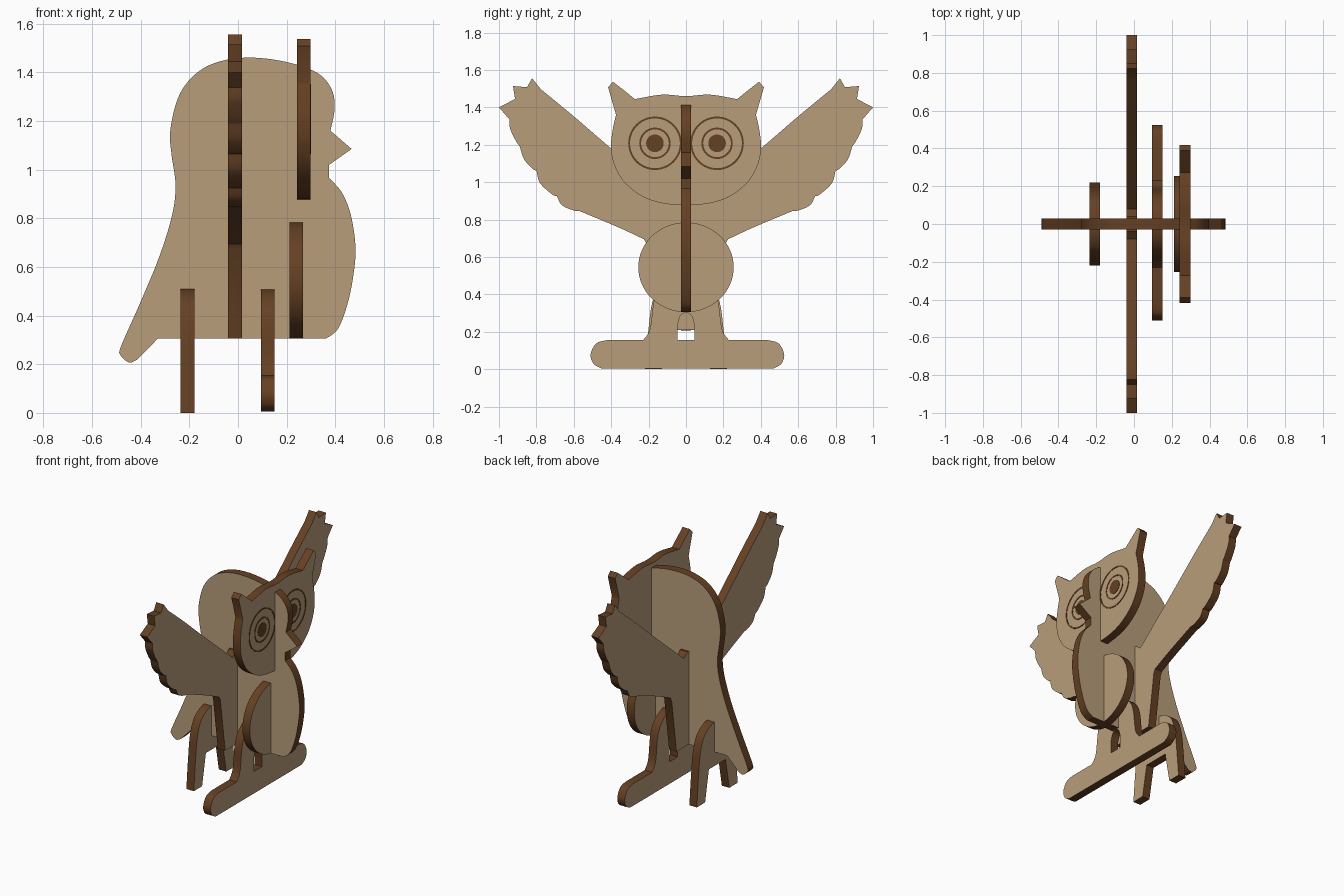
import bpy, bmesh, math

if "Cube" in bpy.data.objects:
    bpy.data.objects.remove(bpy.data.objects["Cube"])


def material(name, rgb):
    m = bpy.data.materials.new(name)
    m.diffuse_color = (*rgb, 1)
    m.use_nodes = True
    m.node_tree.nodes["Principled BSDF"].inputs["Base Color"].default_value = m.diffuse_color
    return m


TAN = material("tan wood", (0.479, 0.337, 0.198))
BROWN = material("dark cut edge", (0.130, 0.052, 0.017))
S = 1  # marks a sharp corner in an outline
HALF = 0.028  # half the plate thickness


def smooth(pts, n=6):
    """Closed Catmull-Rom outline that keeps marked corners sharp."""
    out = []
    c = len(pts)
    for i in range(c):
        b, d = pts[i], pts[(i + 1) % c]
        a = b if len(b) > 2 else pts[i - 1]
        e = d if len(d) > 2 else pts[(i + 2) % c]
        steps = 1 if len(b) > 2 and len(d) > 2 else n
        for k in range(steps):
            t = k / steps
            out.append([0.5 * (2 * b[j] + (d[j] - a[j]) * t
                               + (2 * a[j] - 5 * b[j] + 4 * d[j] - e[j]) * t * t
                               + (3 * b[j] - a[j] - 3 * d[j] + e[j]) * t ** 3)
                        for j in (0, 1)])
    return out


def mirrored(half):
    """Complete an outline from its right half, listed top to bottom."""
    return half + [(-p[0], *p[1:]) for p in reversed(half) if abs(p[0]) > 1e-6]


def ellipse(u, v, ru, rv, n=64):
    return [(u + ru * math.cos(2 * math.pi * i / n), v + rv * math.sin(2 * math.pi * i / n))
            for i in range(n)]


def plate(name, loops, place, half=HALF, face=TAN):
    """Extrude filled outlines (inner loops are holes) into an upright plate."""
    cu = bpy.data.curves.new(name + "_outline", 'CURVE')
    cu.dimensions = '2D'
    cu.fill_mode = 'BOTH'
    cu.extrude = half
    for loop in loops:
        sp = cu.splines.new('POLY')
        sp.points.add(len(loop) - 1)
        for p, q in zip(sp.points, loop):
            p.co = (q[0], q[1], 0, 1)
        sp.use_cyclic_u = True
    tmp = bpy.data.objects.new(name + "_tmp", cu)
    me = bpy.data.meshes.new_from_object(tmp)
    bpy.data.objects.remove(tmp)
    bpy.data.curves.remove(cu)
    me.name = name
    me.materials.clear()
    me.materials.append(face)
    me.materials.append(BROWN)
    bm = bmesh.new()
    bm.from_mesh(me)
    bmesh.ops.remove_doubles(bm, verts=bm.verts, dist=1e-5)
    bmesh.ops.recalc_face_normals(bm, faces=bm.faces)
    for f in bm.faces:  # broad sides tan, cut edges brown
        f.material_index = 0 if abs(f.normal.z) > 0.5 else 1
    for v in bm.verts:
        v.co = place(*v.co)
    bm.to_mesh(me)
    bm.free()
    ob = bpy.data.objects.new(name, me)
    bpy.context.collection.objects.link(ob)
    bpy.ops.object.select_all(action='DESELECT')
    ob.select_set(True)
    bpy.context.view_layer.objects.active = ob
    bpy.ops.object.shade_smooth_by_angle(angle=math.radians(30))
    return ob


def across(x):
    return lambda u, v, w: (x + w, u, v)


def along(u, v, w):
    return (u, -w, v)


# Body: profile with beak and tail
body = [(-0.33, 0.305, S), (0.36, 0.305, S), (0.41, 0.344), (0.45, 0.447), (0.475, 0.57),
        (0.483, 0.685), (0.463, 0.817), (0.426, 0.907), (0.375, 0.965, S), (0.375, 1.02, S),
        (0.467, 1.085, S), (0.38, 1.16, S), (0.397, 1.25), (0.385, 1.33), (0.327, 1.397),
        (0.21, 1.44), (0.07, 1.46), (-0.055, 1.45), (-0.16, 1.405), (-0.24, 1.31),
        (-0.278, 1.165), (-0.273, 1.06), (-0.257, 0.94), (-0.27, 0.817), (-0.323, 0.644),
        (-0.405, 0.446), (-0.48, 0.276), (-0.483, 0.237), (-0.447, 0.207), (-0.413, 0.22, S)]
plate("body", [smooth(body)], along)

# Wings: one plate with feathered tips and scalloped lower edge
wing = [(0, 0.94, S), (0.04, 0.94, S), (0.08, 0.91, S), (0.40, 1.18), (0.60, 1.352),
        (0.776, 1.497, S), (0.823, 1.556, S), (0.85, 1.508, S), (0.925, 1.514, S),
        (0.914, 1.445, S), (1.0, 1.40, S), (0.945, 1.337, S), (0.94, 1.285), (0.909, 1.22),
        (0.888, 1.19, S), (0.866, 1.123), (0.818, 1.07), (0.80, 1.064, S), (0.78, 0.995),
        (0.717, 0.936), (0.69, 0.925, S), (0.663, 0.877), (0.604, 0.85), (0.57, 0.846, S),
        (0.36, 0.758), (0.225, 0.695, S), (0.212, 0.672, S), (0.16, 0.305, S)]
plate("wings", [smooth(mirrored(wing))], across(-0.0125))

# Head: face plate with ear tufts
head = [(0, 1.46), (0.128, 1.468), (0.273, 1.444, S), (0.33, 1.49), (0.39, 1.537, S),
        (0.417, 1.508, S), (0.374, 1.36, S), (0.392, 1.28), (0.401, 1.19), (0.385, 1.096),
        (0.33, 1.0), (0.235, 0.925), (0.128, 0.888), (0, 0.877)]
plate("head", [smooth(mirrored(head))], across(0.27))

# Eyes: thin rings and pupils on the face
for side, y in (("left", -0.166), ("right", 0.166)):
    for part, r, w in (("outer_ring", 0.143, 0.010), ("inner_ring", 0.084, 0.010),
                       ("pupil", 0.047, 0)):
        loops = [ellipse(y, 1.208, r, r)]
        if w:
            loops.append(ellipse(y, 1.208, r - w, r - w))
        plate(f"{side}_eye_{part}", loops, across(0.2985), 0.0018, BROWN)

# Belly disc
plate("belly", [ellipse(0, 0.545, 0.255, 0.24)], across(0.24))

# Front foot: arched leg on a rounded bar, with a slot
arch = [(0, 0.51), (0.08, 0.49), (0.14, 0.44), (0.172, 0.364), (0.193, 0.214), (0.23, 0.155, S)]
bar = [(0.44, 0.155, S), (0.495, 0.138), (0.525, 0.08), (0.51, 0.03), (0.47, 0.005, S)]
left_bar = [(-p[0] + 0.015, *p[1:]) for p in reversed(bar)]
foot = arch + bar + left_bar + [(-p[0], *p[1:]) for p in reversed(arch[1:])]
slot = mirrored([(0, 0.303), (0.03, 0.285), (0.045, 0.235, S), (0.045, 0.155, S)])
plate("front_foot", [smooth(foot), smooth(slot)], across(0.1225))

# Back legs: arch standing on two feet
legs = [(0, 0.51), (0.08, 0.495), (0.145, 0.445), (0.182, 0.35), (0.202, 0.2), (0.22, 0, S),
        (0.13, 0, S), (0.09, 0.21, S)]
plate("back_legs", [smooth(mirrored(legs))], across(-0.2075))
